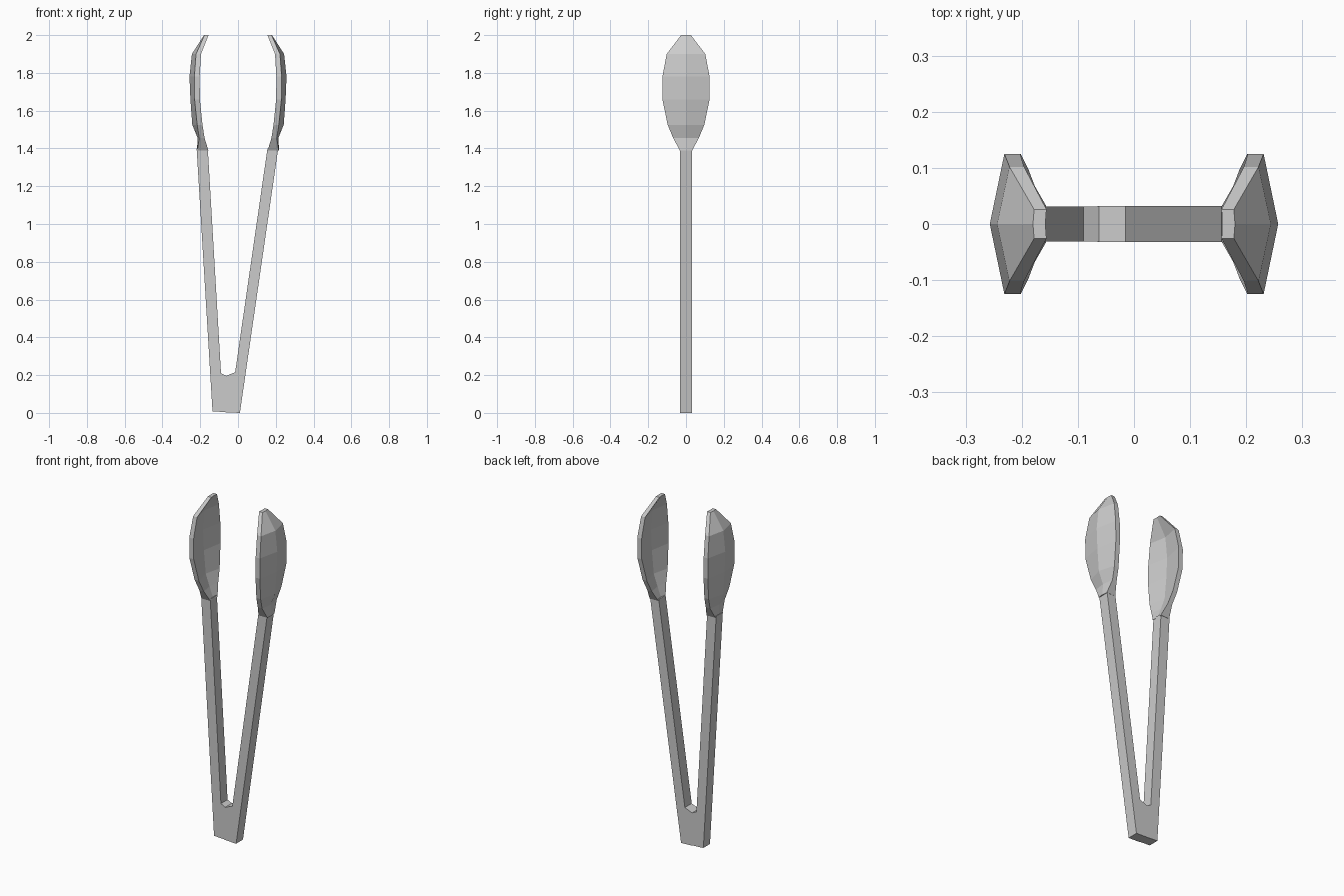
import bpy, bmesh

if "Cube" in bpy.data.objects:
    bpy.data.objects.remove(bpy.data.objects["Cube"])


def finish(name, bm):
    bmesh.ops.recalc_face_normals(bm, faces=bm.faces)
    mesh = bpy.data.meshes.new(name)
    bm.to_mesh(mesh)
    bm.free()
    obj = bpy.data.objects.new(name, mesh)
    bpy.context.collection.objects.link(obj)
    return obj


def prism(name, outline, half_depth):
    # Extrude an x/z outline along y
    bm = bmesh.new()
    face = bm.faces.new([bm.verts.new((x, -half_depth, z)) for x, z in outline])
    ext = bmesh.ops.extrude_face_region(bm, geom=[face])
    verts = [v for v in ext["geom"] if isinstance(v, bmesh.types.BMVert)]
    bmesh.ops.translate(bm, verts=verts, vec=(0, 2 * half_depth, 0))
    return finish(name, bm)


def gripper(name, side):
    # Loft a thin concave spoon section: z, half width, ridge, rim outer, rim inner, hollow
    stations = [
        (1.39, 0.033, 0.217, 0.215, 0.157, 0.160),
        (1.455, 0.068, 0.214, 0.205, 0.177, 0.186),
        (1.525, 0.097, 0.242, 0.216, 0.188, 0.211),
        (1.66, 0.125, 0.252, 0.230, 0.202, 0.223),
        (1.78, 0.125, 0.257, 0.231, 0.203, 0.228),
        (1.90, 0.102, 0.244, 0.222, 0.196, 0.216),
        (2.00, 0.026, 0.180, 0.178, 0.156, 0.158),
    ]
    bm = bmesh.new()
    rings = []
    for z, w, ridge, rim_out, rim_in, hollow in stations:
        section = [(ridge, 0), (rim_out, w), (rim_in, w),
                   (hollow, 0), (rim_in, -w), (rim_out, -w)]
        rings.append([bm.verts.new((side * x, y, z)) for x, y in section])
    for a, b in zip(rings, rings[1:]):
        for i in range(6):
            j = (i + 1) % 6
            bm.faces.new((a[i], a[j], b[j], b[i]))
    bm.faces.new(rings[0])
    bm.faces.new(rings[-1])
    return finish(name, bm)


# Two arms meeting at the hinge block
prism("left_arm", [(-0.135, 0.008), (-0.06, 0.004), (-0.06, 0.195),
                   (-0.09, 0.21), (-0.16, 1.4), (-0.219, 1.4)], 0.031)
prism("right_arm", [(-0.065, 0.003), (0.01, 0), (0.213, 1.4), (0.156, 1.4),
                    (-0.015, 0.215), (-0.065, 0.195)], 0.032)

# Mirrored spoon-shaped gripping heads
gripper("left_gripper", -1)
gripper("right_gripper", 1)
